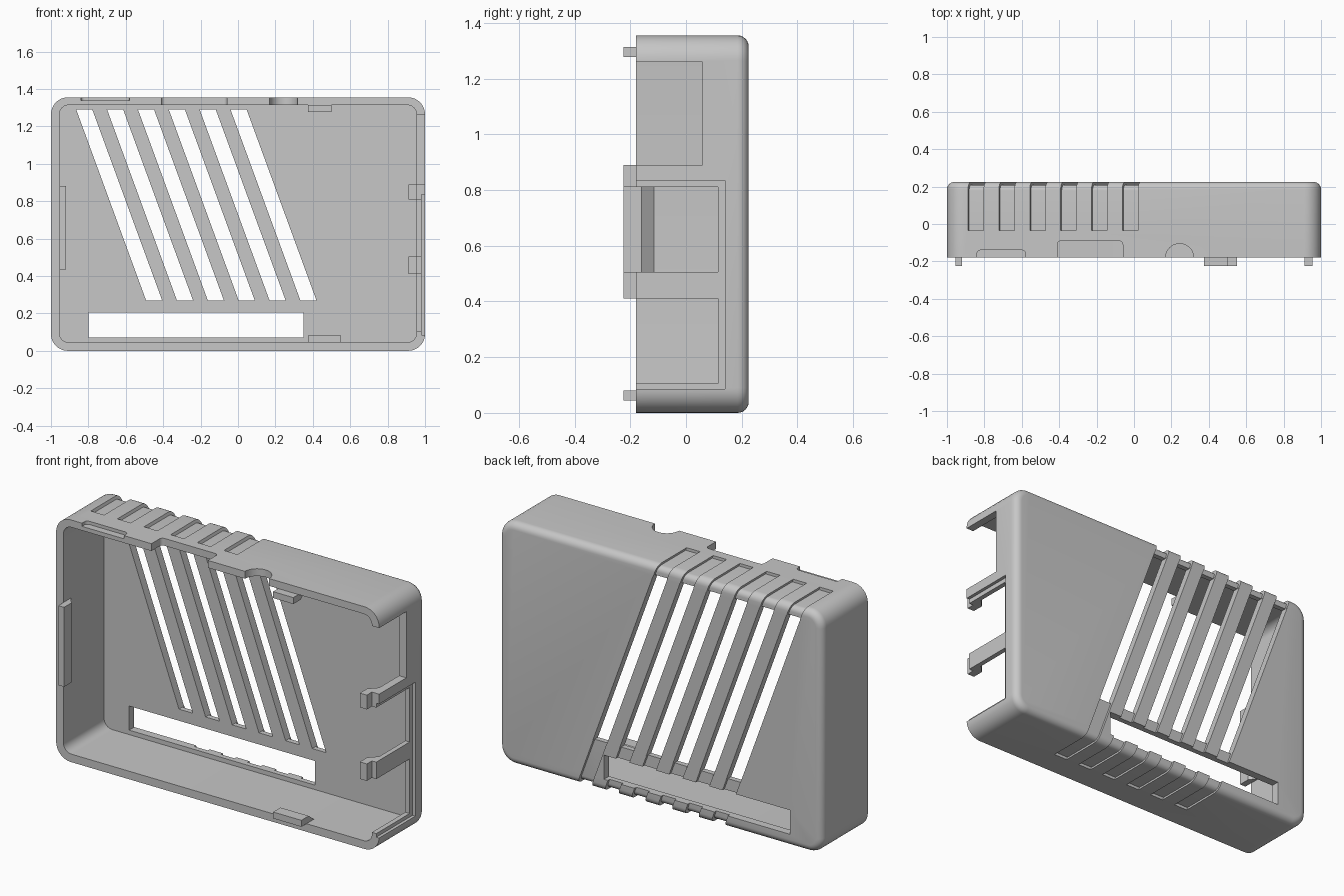
import bpy, bmesh, math
from mathutils import Vector

cube = bpy.data.objects.get("Cube")
if cube:
    bpy.data.objects.remove(cube, do_unlink=True)

W, H = 1.0, 1.355                  # half width, height
FRONT, BACK, WALL = -0.18, 0.225, 0.045
IN, TOP = W - WALL, H - 0.041      # inner faces of the side and top walls

grey = bpy.data.materials.new("matte grey plastic")
grey.use_nodes = True
grey.diffuse_color = (0.57, 0.57, 0.57, 1)
shader = next(n for n in grey.node_tree.nodes if n.type == 'BSDF_PRINCIPLED')
shader.inputs["Base Color"].default_value = grey.diffuse_color
shader.inputs["Roughness"].default_value = 0.6


def make(name, bm):
    bmesh.ops.recalc_face_normals(bm, faces=bm.faces)
    mesh = bpy.data.meshes.new(name)
    bm.to_mesh(mesh)
    bm.free()
    mesh.materials.append(grey)
    ob = bpy.data.objects.new(name, mesh)
    bpy.context.collection.objects.link(ob)
    return ob


def rounded(a0, a1, b0, b1, r, n=8):
    """Rounded rectangle outline in 2D."""
    pts = []
    corners = ((a1 - r, b1 - r), (a0 + r, b1 - r), (a0 + r, b0 + r), (a1 - r, b0 + r))
    for k, (a, b) in enumerate(corners):
        for i in range(n + 1):
            t = math.pi / 2 * (k + i / n)
            pts.append((a + r * math.cos(t), b + r * math.sin(t)))
    return pts


def prism(name, pts, move):
    """Extrude one 3D outline along a vector."""
    bm = bmesh.new()
    a = [bm.verts.new(p) for p in pts]
    b = [bm.verts.new(Vector(p) + Vector(move)) for p in pts]
    bm.faces.new(a)
    bm.faces.new(b[::-1])
    for i in range(len(a)):
        j = (i + 1) % len(a)
        bm.faces.new((a[i], a[j], b[j], b[i]))
    return make(name, bm)


def box(name, x, y, z):
    return prism(name, [(x[0], y[0], z[0]), (x[1], y[0], z[0]),
                        (x[1], y[0], z[1]), (x[0], y[0], z[1])], (0, y[1] - y[0], 0))


def shell_block(name, inset, y0, fillet, steps=6):
    """Rounded block with a filleted back rim, shrunk by inset."""
    bm = bmesh.new()
    y1 = BACK - inset
    layers = [(y0, 0)]
    for i in range(steps + 1):
        t = math.pi / 2 * i / steps
        layers.append((y1 - fillet + fillet * math.sin(t), fillet * (1 - math.cos(t))))
    rings = []
    for y, d in layers:
        e = inset + d
        outline = rounded(-W + e, W - e, e, H - e, 0.09 - e)
        rings.append([bm.verts.new((x, y, z)) for x, z in outline])
    bm.faces.new(rings[0])
    bm.faces.new(rings[-1])
    for lo, hi in zip(rings, rings[1:]):
        for i in range(len(lo)):
            j = (i + 1) % len(lo)
            bm.faces.new((lo[i], lo[j], hi[j], hi[i]))
    return make(name, bm)


def cut(target, cutter):
    mod = target.modifiers.new("cut", 'BOOLEAN')
    mod.operation = 'DIFFERENCE'
    mod.solver = 'EXACT'
    mod.object = cutter
    bpy.context.view_layer.objects.active = target
    bpy.ops.object.modifier_apply(modifier=mod.name)
    bpy.data.objects.remove(cutter, do_unlink=True)


def slanted_bar(name, index, z0, z1, y0, trim):
    """One leaning bar of the row, narrowed by trim on both sides."""
    def left(z):
        return -0.865 + (1.29 - z) * 0.366 + index * 0.165 + trim

    w = 0.086 - 2 * trim
    return prism(name, [(left(z0), y0, z0), (left(z0) + w, y0, z0),
                        (left(z1) + w, y0, z1), (left(z1), y0, z1)], (0, 0.4 - y0, 0))


# Hollow case, open at the front
case = shell_block("case_shell", 0, FRONT, 0.04)
cavity = rounded(-IN, IN, WALL, TOP, 0.05)
cut(case, prism("cavity", [(x, -0.4, z) for x, z in cavity], (0, 0.4 + BACK - WALL, 0)))

# Long window and leaning slots through the back
cut(case, box("window", (-0.8, 0.35), (0.1, 0.45), (0.07, 0.205)))
for i in range(6):
    cut(case, slanted_bar("slot", i, 0.27, 1.29, 0.1, 0))

# Notches in the top edge: shallow recess, wide notch, half-round hole
for x0, x1, y1, z0, r in ((-0.84, -0.58, -0.14, 1.337, 0.02),
                          (-0.41, -0.06, -0.09, 1.25, 0.02),
                          (0.169, 0.319, -0.105, 1.25, 0.0749)):
    outline = rounded(x0, x1, -0.5, y1, r)
    cut(case, prism("notch", [(x, y, z0) for x, y in outline], (0, 0, 0.3)))

# Connector side: shallow outer recess, then three openings
cut(case, box("side_recess", (0.982, 1.2), (-0.4, 0.14), (0.085, 0.835)))
for y1, z0, z1 in ((0.115, 0.105, 0.41), (0.115, 0.505, 0.81), (0.06, 0.89, 1.26)):
    cut(case, box("opening", (0.9, 1.2), (-0.45, y1), (z0, z1)))

# Shallow grooves wrapping over top, back and bottom
for i in range(6):
    groove = slanted_bar("groove", i, -0.1, 1.45, -0.035, 0.0015)
    cut(groove, shell_block("groove_core", 0.016, -0.3, 0.03))
    cut(case, groove)

# Snap tabs: depth from the wall against y
TAB = ((0, -0.225), (0.036, -0.225), (0.036, -0.16), (0, -0.115))
prism("right_tab", [(-IN + d, y, 0.435) for d, y in TAB], (0, 0, 0.445))
prism("lower_left_tab", [(IN - d * 1.2, y, 0.41) for d, y in TAB], (0, 0, 0.095))
prism("upper_left_tab", [(IN - d * 1.2, y, 0.81) for d, y in TAB], (0, 0, 0.08))
prism("bottom_tab", [(0.375, y, WALL + d) for d, y in TAB], (0.175, 0, 0))
prism("top_tab", [(0.375, y, TOP - d) for d, y in TAB], (0.125, 0, 0))

# Smooth fillets with crisp edges
bpy.ops.object.select_all(action='DESELECT')
case.select_set(True)
bpy.context.view_layer.objects.active = case
bpy.ops.object.shade_smooth_by_angle(angle=math.radians(30))
